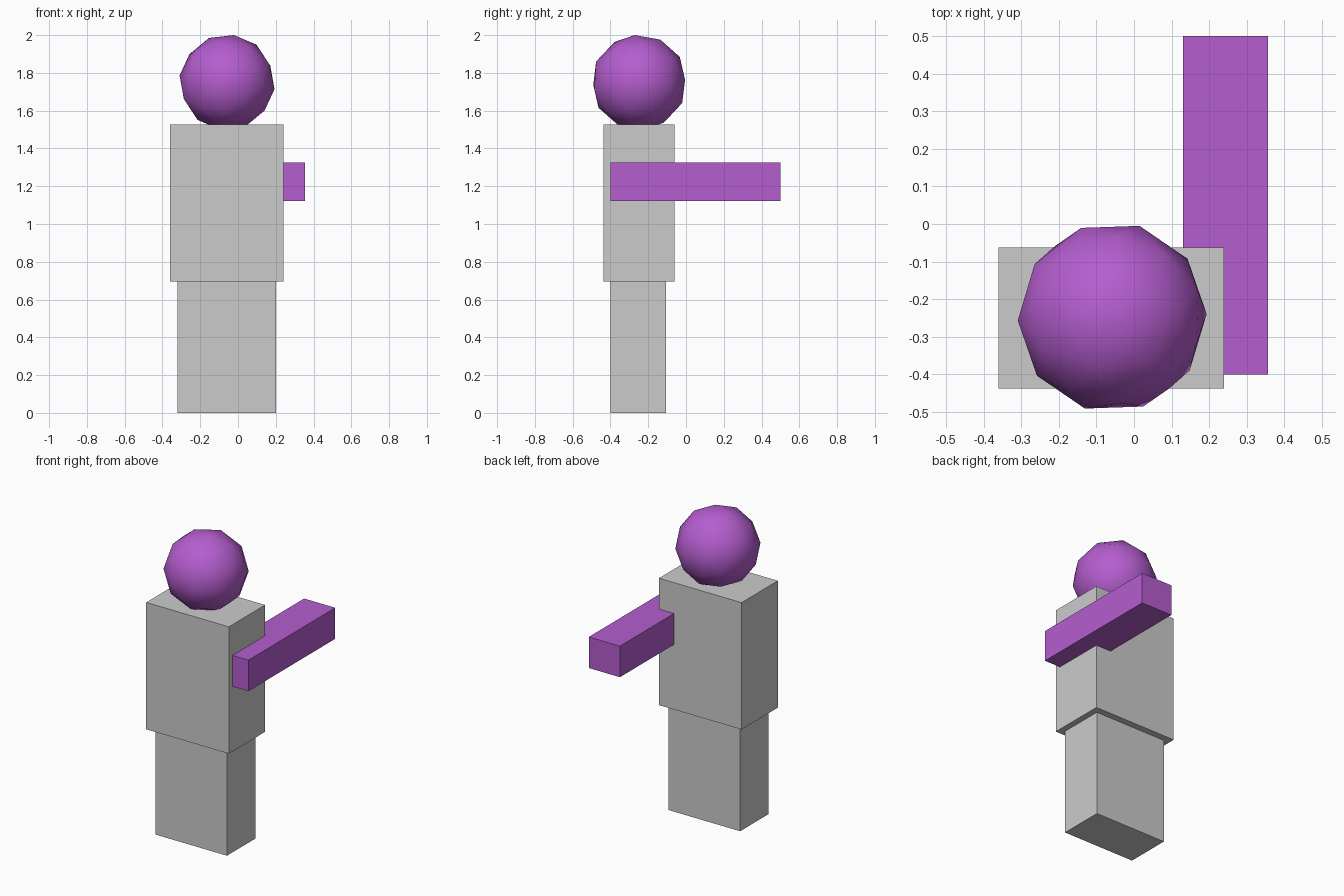
import bpy
from math import radians
from mathutils import Vector

if "Cube" in bpy.data.objects:
    bpy.data.objects.remove(bpy.data.objects["Cube"])

purple = bpy.data.materials.new("purple")
purple.diffuse_color = (0.46, 0.11, 0.62, 1)
purple.use_nodes = True
purple.node_tree.nodes["Principled BSDF"].inputs["Base Color"].default_value = purple.diffuse_color


def box(name, low, high, material=None):
    """Axis-aligned box between two corners."""
    low, high = Vector(low), Vector(high)
    bpy.ops.mesh.primitive_cube_add(size=1, location=(low + high) / 2)
    obj = bpy.context.object
    obj.name = name
    obj.scale = high - low
    bpy.ops.object.transform_apply(location=False, rotation=False, scale=True)
    if material:
        obj.data.materials.append(material)
    return obj


# Body blocks
box("legs", (-0.32, -0.40, 0), (0.20, -0.105, 0.695))
box("torso", (-0.36, -0.438, 0.695), (0.24, -0.062, 1.528))

# Single outstretched arm, sunk partly into the torso
box("arm", (0.13, -0.40, 1.122), (0.356, 0.50, 1.326), purple)

# Low-poly head, slightly turned
bpy.ops.mesh.primitive_ico_sphere_add(
    subdivisions=2, radius=0.254, location=(-0.058, -0.248, 1.75),
    rotation=(radians(8), radians(6), radians(20)))
head = bpy.context.object
head.name = "head"
head.data.materials.append(purple)
bpy.ops.object.shade_smooth_by_angle(angle=radians(30))
